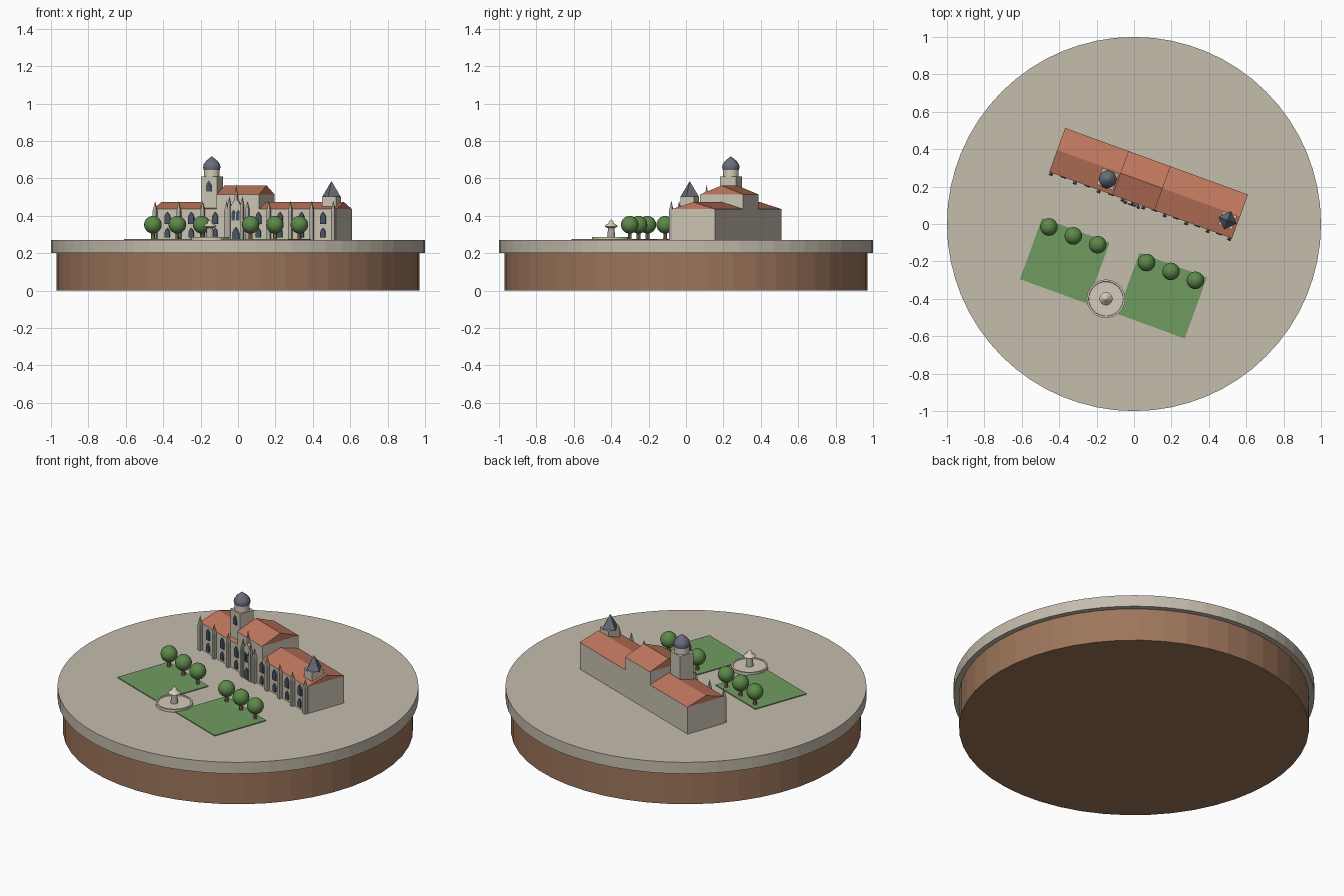
import bpy, bmesh, math
from mathutils import Matrix, Vector

cube = bpy.data.objects.get("Cube")
if cube:
    bpy.data.objects.remove(cube, do_unlink=True)


def material(name, r, g, b):
    m = bpy.data.materials.new(name)
    m.use_nodes = True
    m.diffuse_color = (r, g, b, 1)
    m.node_tree.nodes["Principled BSDF"].inputs["Base Color"].default_value = (r, g, b, 1)
    return m


SOIL = material("brown earth", 0.34, 0.18, 0.105)
PLAZA = material("plaza stone", 0.56, 0.51, 0.42)
WALL = material("wall limestone", 0.60, 0.55, 0.45)
TRIM = material("carved stone", 0.44, 0.41, 0.35)
CREAM = material("cream stone", 0.66, 0.60, 0.49)
ROOF = material("terracotta tile", 0.54, 0.19, 0.115)
SLATE = material("blue slate", 0.14, 0.155, 0.20)
GLASS = material("dark glass", 0.07, 0.09, 0.13)
LAWN = material("lawn green", 0.16, 0.33, 0.12)
LEAF = material("foliage green", 0.11, 0.25, 0.07)

GROUND = 0.27
TURN = Matrix.Rotation(math.radians(-20), 4, 'Z')
HALL = Matrix.Translation((0.078, 0.218, 0)) @ TURN
WORLD = Matrix.Identity(4)
FRONT = -0.125


def finish(name, bm, mat, frame, smooth=False):
    bmesh.ops.recalc_face_normals(bm, faces=bm.faces)
    me = bpy.data.meshes.new(name)
    bm.to_mesh(me)
    bm.free()
    me.materials.append(mat)
    ob = bpy.data.objects.new(name, me)
    bpy.context.collection.objects.link(ob)
    ob.matrix_world = frame
    if smooth:
        bpy.ops.object.select_all(action='DESELECT')
        ob.select_set(True)
        bpy.context.view_layer.objects.active = ob
        bpy.ops.object.shade_smooth_by_angle(angle=math.radians(40))
    return ob


def box(name, mat, x, y, z0, z1, w, d, frame=HALL):
    bm = bmesh.new()
    bmesh.ops.create_cube(bm, size=1)
    for v in bm.verts:
        v.co = Vector((x + v.co.x * w, y + v.co.y * d, z0 + (v.co.z + 0.5) * (z1 - z0)))
    return finish(name, bm, mat, frame)


def cone(name, mat, x, y, z0, z1, r0, r1, sides, frame=HALL, turn=0, smooth=False):
    bm = bmesh.new()
    bmesh.ops.create_cone(bm, cap_ends=True, segments=sides, radius1=r0, radius2=r1, depth=z1 - z0)
    bmesh.ops.transform(bm, verts=bm.verts, matrix=Matrix.Translation((x, y, (z0 + z1) / 2))
                        @ Matrix.Rotation(turn, 4, 'Z'))
    return finish(name, bm, mat, frame, smooth)


def lathe(name, mat, x, y, profile, frame, steps=24):
    bm = bmesh.new()
    vs = [bm.verts.new((r, 0, z)) for r, z in profile]
    es = [bm.edges.new(p) for p in zip(vs, vs[1:])]
    bmesh.ops.spin(bm, geom=vs + es, axis=(0, 0, 1), cent=(0, 0, 0), angle=math.tau, steps=steps)
    bmesh.ops.remove_doubles(bm, verts=bm.verts, dist=0.0001)
    bmesh.ops.translate(bm, verts=bm.verts, vec=(x, y, 0))
    return finish(name, bm, mat, frame, True)


def prism(name, mat, outline, axis, start, length):
    """Extrude a 2D outline (across, height) along x or y of the hall."""
    bm = bmesh.new()
    place = (lambda a, h: (start, a, h)) if axis == 'x' else (lambda a, h: (a, start, h))
    f = bm.faces.new([bm.verts.new(place(a, h)) for a, h in outline])
    ext = bmesh.ops.extrude_face_region(bm, geom=[f])
    move = Vector((length, 0, 0)) if axis == 'x' else Vector((0, length, 0))
    bmesh.ops.translate(bm, verts=[v for v in ext["geom"] if isinstance(v, bmesh.types.BMVert)], vec=move)
    return finish(name, bm, mat, HALL)


def arch(name, x, y, z0, z1, w):
    """Pointed window or door plate facing the front."""
    h, s = w / 2, z1 - w * 0.8
    prism(name, GLASS, [(x - h, z0), (x + h, z0), (x + h, s), (x + h * 0.62, s + w * 0.45),
                        (x, z1), (x - h * 0.62, s + w * 0.45), (x - h, s)], 'y', y - 0.005, 0.008)


def pinnacle(name, x, y, top, tip, w):
    box(name + "_shaft", TRIM, x, y, GROUND, top, w, w)
    cone(name + "_spire", TRIM, x, y, top, tip, w * 0.72, 0, 4, turn=math.pi / 4)


# Round plinth
cone("earth_base", SOIL, 0, 0, 0, 0.205, 0.97, 0.97, 48, WORLD)
cone("plaza_disc", PLAZA, 0, 0, 0.2, GROUND, 1, 1, 64, WORLD)

# Hall blocks with gabled roofs
for name, u0, u1, eave, ridge in (("left_wing", 0.16, 0.52, 0.435, 0.473),
                                  ("right_wing", -0.52, -0.08, 0.435, 0.473),
                                  ("central_block", -0.08, 0.16, 0.513, 0.562)):
    box(name + "_walls", WALL, -(u0 + u1) / 2, 0, GROUND, eave, u1 - u0, 0.244)
    prism(name + "_roof", ROOF, [(FRONT, eave), (0, ridge), (-FRONT, eave)], 'x', -u1, u1 - u0)

# Bays of pointed windows between pinnacled buttresses
for side, start, end, bays in (("left", 0.018, 0.507, 4), ("right", -0.1, -0.507, 3)):
    step = (end - start) / bays
    for i in range(bays + 1):
        pinnacle(f"{side}_buttress_{i}", start + step * i, FRONT - 0.006, 0.425, 0.48, 0.02)
    for i in range(bays):
        u = start + step * (i + 0.5)
        arch(f"{side}_upper_window_{i}", u, FRONT, 0.355, 0.42, 0.032)
        arch(f"{side}_lower_window_{i}", u, FRONT, 0.285, 0.335, 0.028)

# Entrance portal
PX = -0.045
prism("portal", WALL, [(PX - 0.037, GROUND), (PX + 0.037, GROUND), (PX + 0.037, 0.44),
                       (PX, 0.5), (PX - 0.037, 0.44)], 'y', FRONT - 0.014, 0.03)
arch("portal_door", PX, FRONT - 0.014, GROUND, 0.34, 0.04)
for s in (-1, 1):
    arch("portal_window", PX + s * 0.013, FRONT - 0.014, 0.375, 0.43, 0.018)
    pinnacle("portal_pinnacle", PX + s * 0.037, FRONT - 0.014, 0.45, 0.505, 0.016)
cone("portal_finial", TRIM, PX, FRONT - 0.006, 0.48, 0.57, 0.013, 0, 4, turn=math.pi / 4)

# Domed tower
TX, TY = -0.2125, -0.054
box("tower", WALL, TX, TY, GROUND, 0.61, 0.092, 0.092)
arch("tower_window", TX, TY - 0.046, 0.53, 0.585, 0.028)
cone("tower_drum", CREAM, TX, TY, 0.61, 0.648, 0.042, 0.042, 24, smooth=True)
lathe("tower_dome", SLATE, TX, TY, [(0, 0.645), (0.043, 0.645), (0.047, 0.66), (0.043, 0.676),
                                    (0.03, 0.694), (0.014, 0.707), (0, 0.718)], HALL)

# Corner turret
box("turret", WALL, 0.464, -0.042, GROUND, 0.503, 0.078, 0.078)
cone("turret_spire", SLATE, 0.464, -0.042, 0.503, 0.585, 0.052, 0, 4)

# Lawns
for side, x, y in (("right", -0.37, -0.197), ("left", 0.15, -0.383)):
    box(side + "_lawn", LAWN, 0, 0, GROUND, 0.275, 0.384, 0.348, Matrix.Translation((x, y, 0)) @ TURN)

# Trees
for x0, y0 in ((-0.455, -0.016), (0.067, -0.206)):
    for i in range(3):
        x, y = x0 + 0.1305 * i, y0 - 0.0475 * i
        cone("tree_trunk", SOIL, x, y, GROUND, 0.33, 0.011, 0.009, 8, WORLD, smooth=True)
        bm = bmesh.new()
        bmesh.ops.create_uvsphere(bm, u_segments=20, v_segments=12, radius=0.047)
        finish("tree_crown", bm, LEAF, Matrix.Translation((x, y, 0.352)), True)

# Fountain
lathe("fountain_basin", CREAM, -0.15, -0.4, [(0.103, GROUND), (0.103, 0.287), (0.093, 0.287),
                                             (0.091, 0.283), (0, 0.283)], WORLD, 32)
cone("fountain_stem", TRIM, -0.15, -0.4, 0.28, 0.34, 0.022, 0.016, 16, WORLD, smooth=True)
lathe("fountain_cap", CREAM, -0.15, -0.4, [(0, 0.335), (0.02, 0.335), (0.035, 0.342), (0.03, 0.35),
                                           (0.014, 0.36), (0.01, 0.372), (0, 0.38)], WORLD)
